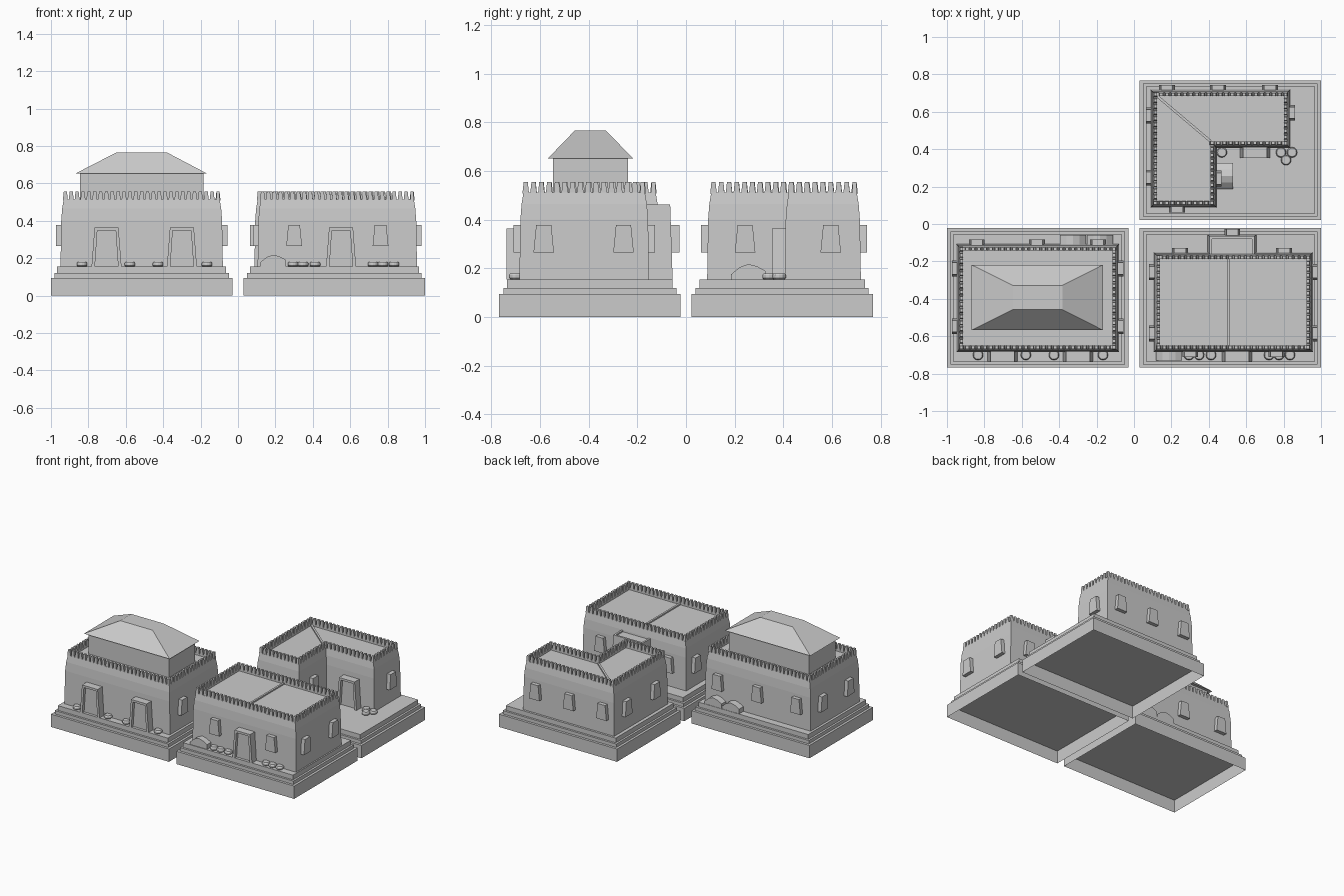
import bpy, bmesh, math
from mathutils import Vector

if "Cube" in bpy.data.objects:
    bpy.data.objects.remove(bpy.data.objects["Cube"])

stone = bpy.data.materials.new("grey stone")
stone.diffuse_color = (0.6, 0.6, 0.6, 1)
stone.use_nodes = True
stone.node_tree.nodes["Principled BSDF"].inputs["Base Color"].default_value = stone.diffuse_color

BASE, ROOF, PARAPET, TOP = 0.155, 0.5, 0.513, 0.555
FACING = {"front": (0, -1), "back": (0, 1), "left": (-1, 0), "right": (1, 0)}


def finish(bm, name):
    bmesh.ops.recalc_face_normals(bm, faces=bm.faces)
    me = bpy.data.meshes.new(name)
    bm.to_mesh(me)
    bm.free()
    me.materials.append(stone)
    ob = bpy.data.objects.new(name, me)
    bpy.context.collection.objects.link(ob)
    return ob


def rect(x0, x1, y0, y1):
    return [(x0, y0), (x1, y0), (x1, y1), (x0, y1)]


def inset(poly, d):
    """Move every side of a counter-clockwise right-angled outline inward."""
    out = []
    for i, (x, y) in enumerate(poly):
        px, py = poly[i - 1]
        qx, qy = poly[(i + 1) % len(poly)]
        a, b = Vector((x - px, y - py)).normalized(), Vector((qx - x, qy - y)).normalized()
        out.append((x - d * (a.y + b.y), y + d * (a.x + b.x)))
    return out


def loft(name, rings, cap_top=True, cap_bottom=False):
    """Skin a stack of (outline, height) rings."""
    bm = bmesh.new()
    loops = [[bm.verts.new((x, y, z)) for x, y in poly] for poly, z in rings]
    for a, b in zip(loops, loops[1:]):
        for i in range(len(a)):
            j = (i + 1) % len(a)
            bm.faces.new((a[i], a[j], b[j], b[i]))
    if cap_top:
        bm.faces.new(loops[-1])
    if cap_bottom:
        bm.faces.new(loops[0][::-1])
    return finish(bm, name)


def plinth(name, outline):
    """Stepped base: open-bottomed lower block and two thin steps."""
    a, b = inset(outline, 0.018), inset(outline, 0.033)
    loft(name, [(outline, 0), (outline, 0.095)])
    loft(name + "_steps", [(a, 0.095), (a, 0.12), (b, 0.12), (b, BASE)])


def merlons(name, outline):
    """Row of small tapering teeth along the parapet."""
    bm = bmesh.new()
    path = inset(outline, 0.026)
    for i, p in enumerate(path):
        p, q = Vector(p), Vector(path[(i + 1) % len(path)])
        t = (q - p).normalized()
        n = Vector((t.y, -t.x))
        count = round((q - p).length / 0.032)
        for k in range(count):
            c = p.lerp(q, k / count)
            lo, hi = [], []
            for s, d in ((-1, -1), (1, -1), (1, 1), (-1, 1)):
                v = c + t * s * 0.0135 + n * d * 0.009
                w = c + t * s * 0.0085 + n * d * 0.008
                lo.append(bm.verts.new((v.x, v.y, 0.508)))
                hi.append(bm.verts.new((w.x, w.y, TOP)))
            bm.faces.new(hi)
            bm.faces.new(lo[::-1])
            for j in range(4):
                m = (j + 1) % 4
                bm.faces.new((lo[j], lo[m], hi[m], hi[j]))
    finish(bm, name)


def walls(name, outline):
    """Walls leaning in towards a parapet around a flat roof."""
    rings = [(inset(outline, d), z) for d, z in
             ((0, BASE), (0.004, 0.4), (0.009, 0.465), (0.017, PARAPET), (0.035, PARAPET), (0.035, ROOF))]
    loft(name + "_walls", rings)
    merlons(name + "_battlements", outline)


def slab(name, x, y, side, profile, out, back=-0.03):
    """Extrude a (sideways, height) profile out of a wall."""
    n = Vector(FACING[side])
    u = Vector((-n.y, n.x))
    bm = bmesh.new()
    ends = []
    for d in (back, out):
        pts = [Vector((x, y)) + u * s + n * d for s, z in profile]
        ends.append([bm.verts.new((p.x, p.y, z)) for p, (s, z) in zip(pts, profile)])
    a, b = ends
    bm.faces.new(a)
    bm.faces.new(b[::-1])
    for i in range(len(a)):
        j = (i + 1) % len(a)
        bm.faces.new((a[i], a[j], b[j], b[i]))
    finish(bm, name)


def window(x, y, side):
    slab("window_" + side, x, y, side,
         [(-0.042, 0.266), (0.042, 0.266), (0.031, 0.378), (-0.031, 0.378)], 0.025)


def door(x, y, side="front"):
    frame = [(-0.08, BASE), (-0.062, BASE), (-0.049, 0.347), (0.049, 0.347),
             (0.062, BASE), (0.08, BASE), (0.064, 0.363), (-0.064, 0.363)]
    slab("door_frame", x, y, side, frame, 0.052)
    slab("door_panel", x, y, side,
         [(-0.064, BASE), (0.064, BASE), (0.052, 0.35), (-0.052, 0.35)], 0.03)


def mound(x, y, side, out):
    slab("mound_bench", x, y, side,
         [(-0.07, BASE), (0.07, BASE), (0.07, 0.19), (0.035, 0.209), (0, 0.218),
          (-0.035, 0.205), (-0.07, 0.176)], out)


def pot(x, y):
    prof = [(0.022, BASE), (0.028, 0.161), (0.028, 0.172), (0.023, 0.18)]
    ang = [2 * math.pi * i / 12 for i in range(12)]
    loft("pot", [([(x + r * math.cos(a), y + r * math.sin(a)) for a in ang], z) for r, z in prof])


def divider(name, p, q):
    """Low kerb across a flat roof."""
    p, q = Vector(p), Vector(q)
    t = (q - p).normalized()
    n = Vector((-t.y, t.x)) * 0.007
    o = [tuple(v) for v in (p - n, q - n, q + n, p + n)]
    loft(name, [(o, ROOF - 0.01), (o, ROOF + 0.01)])


# Pavilion house, front left
plinth("pavilion_plinth", rect(-1, -0.03, -0.768, -0.022))
walls("pavilion", rect(-0.949, -0.081, -0.685, -0.108))
drum = rect(-0.845, -0.185, -0.547, -0.238)
loft("pavilion_upper_room", [(drum, ROOF - 0.01), (drum, 0.653)])
loft("pavilion_hip_roof", [(rect(-0.87, -0.165, -0.568, -0.218), 0.652),
                           (rect(-0.648, -0.382, -0.458, -0.328), 0.766)], cap_bottom=True)
for x in (-0.703, -0.3):
    door(x, -0.685)
for y in (-0.238, -0.546):
    window(-0.949, y, "left")
    window(-0.081, y, "right")
for x in (-0.84, -0.519, -0.193):
    window(x, -0.108, "back")
for x in (-0.326, -0.182):
    mound(x, -0.108, "back", 0.05)
for x in (-0.834, -0.578, -0.428, -0.166):
    pot(x, -0.7)

# Plain house with rear annex, front right
plinth("plain_house_plinth", rect(0.03, 1, -0.768, -0.022))
walls("plain_house", rect(0.105, 0.957, -0.685, -0.152))
divider("plain_house_roof_kerb", (0.506, -0.652), (0.506, -0.185))
door(0.551, -0.685)
for x in (0.3, 0.762):
    window(x, -0.685, "front")
for y in (-0.257, -0.585):
    window(0.105, y, "left")
    window(0.957, y, "right")
for x in (0.246, 0.802):
    window(x, -0.152, "back")
annex = rect(0.394, 0.654, -0.22, -0.055)
a, b = inset(annex, 0.01), inset(annex, 0.024)
loft("rear_annex", [(annex, BASE), (a, 0.462), (b, 0.462), (b, 0.452)])
window(0.526, -0.052, "back")
mound(0.187, -0.685, "front", 0.045)
for x in (0.294, 0.348, 0.412, 0.722, 0.775, 0.834):
    pot(x, -0.7)

# Corner house with an L-shaped plan, back right
plinth("corner_house_plinth", rect(0.03, 1, 0.022, 0.768))
walls("corner_house", [(0.088, 0.087), (0.444, 0.087), (0.444, 0.406),
                       (0.836, 0.406), (0.836, 0.719), (0.088, 0.719)])
divider("corner_house_roof_kerb", (0.126, 0.682), (0.41, 0.442))
door(0.647, 0.406)
window(0.23, 0.087, "front")
window(0.444, 0.243, "right")
window(0.836, 0.595, "right")
for y in (0.248, 0.58):
    window(0.088, y, "left")
for x in (0.176, 0.449, 0.727):
    window(x, 0.719, "back")
mound(0.444, 0.256, "right", 0.085)
for x, y in ((0.47, 0.383), (0.786, 0.383), (0.845, 0.383), (0.813, 0.342)):
    pot(x, y)
